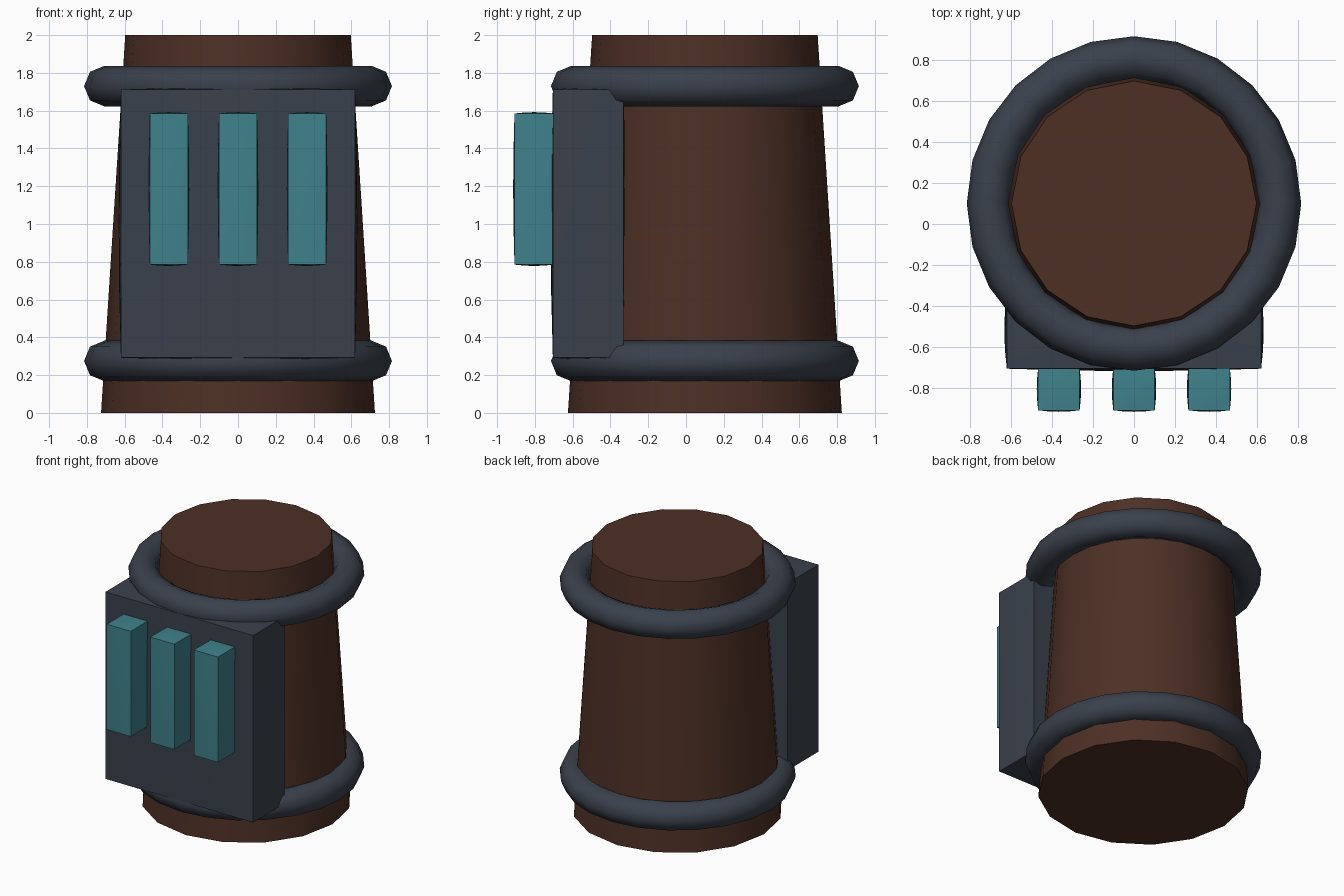
import bpy, bmesh, math
from mathutils import Vector

if "Cube" in bpy.data.objects:
    bpy.data.objects.remove(bpy.data.objects["Cube"])

CY = 0.10  # barrel axis offset in y


def material(name, rgb):
    m = bpy.data.materials.new(name)
    m.diffuse_color = (*rgb, 1.0)
    m.use_nodes = True
    m.node_tree.nodes["Principled BSDF"].inputs["Base Color"].default_value = m.diffuse_color
    return m


brown = material("dark brown", (0.074, 0.029, 0.0185))
slate = material("slate grey", (0.042, 0.052, 0.072))
teal = material("teal", (0.050, 0.222, 0.260))


def finish(obj, name, mat, angle=30):
    obj.name = name
    obj.data.materials.clear()
    obj.data.materials.append(mat)
    bpy.ops.object.select_all(action='DESELECT')
    obj.select_set(True)
    bpy.context.view_layer.objects.active = obj
    bpy.ops.object.shade_smooth_by_angle(angle=math.radians(angle))


def bulged_box(name, lo, hi, bulge, mat):
    """Box with straight edges whose faces swell outward slightly."""
    lo, hi = Vector(lo), Vector(hi)
    mid, half = (lo + hi) / 2, (hi - lo) / 2
    bm = bmesh.new()
    bmesh.ops.create_cube(bm, size=2)
    bmesh.ops.subdivide_edges(bm, edges=bm.edges[:], cuts=3, use_grid_fill=True)
    for v in bm.verts:
        u = v.co.copy()
        for a in range(3):
            b, c = (a + 1) % 3, (a + 2) % 3
            swell = bulge * (1 - u[b] ** 2) * (1 - u[c] ** 2)
            v.co[a] = mid[a] + u[a] * (half[a] + swell)
    me = bpy.data.meshes.new(name)
    bm.to_mesh(me)
    bm.free()
    obj = bpy.data.objects.new(name, me)
    bpy.context.collection.objects.link(obj)
    finish(obj, name, mat)


# Tapered barrel
bpy.ops.mesh.primitive_cone_add(vertices=16, radius1=0.725, radius2=0.597,
                                depth=2, location=(0, CY, 1))
finish(bpy.context.object, "barrel", brown)

# Hoops
for name, z in (("lower_hoop", 0.275), ("upper_hoop", 1.73)):
    bpy.ops.mesh.primitive_torus_add(major_segments=24, minor_segments=8,
                                     major_radius=0.708, minor_radius=0.107,
                                     location=(0, CY, z))
    finish(bpy.context.object, name, slate, 50)

# Front panel
bulged_box("front_panel", (-0.62, -0.705, 0.292), (0.62, -0.33, 1.712), 0.012, slate)

# Three upright bars on the panel
for name, x in (("left_bar", -0.366), ("middle_bar", 0), ("right_bar", 0.366)):
    bulged_box(name, (x - 0.101, -0.908, 0.785), (x + 0.101, -0.70, 1.585), 0.007, teal)
